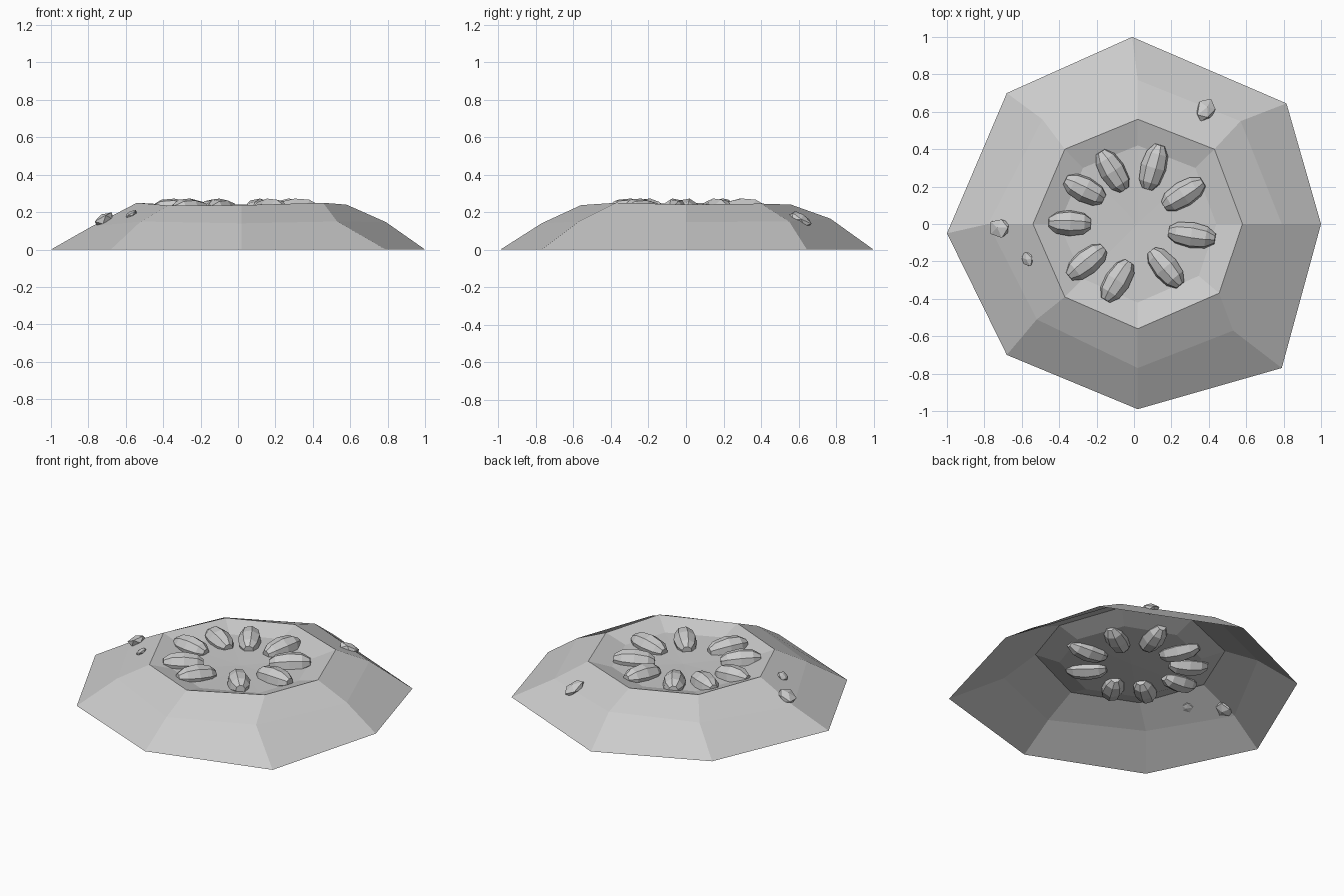
import bpy, bmesh, math, random
from mathutils import Vector, Matrix

if "Cube" in bpy.data.objects:
    bpy.data.objects.remove(bpy.data.objects["Cube"])

random.seed(4)


def add_object(name, bm):
    bmesh.ops.recalc_face_normals(bm, faces=bm.faces)
    mesh = bpy.data.meshes.new(name)
    bm.to_mesh(mesh)
    bm.free()
    obj = bpy.data.objects.new(name, mesh)
    bpy.context.collection.objects.link(obj)
    return obj


def bridge(bm, lower, upper):
    n = len(lower)
    for i in range(n):
        j = (i + 1) % n
        bm.faces.new((lower[i], lower[j], upper[j], upper[i]))


# Nest mound: open-bottomed irregular octagonal shell with a shallow bowl
base = [(1, 0), (.815, .645), (-.01, 1), (-.68, .7),
        (-1, -.05), (-.68, -.7), (.02, -.99), (.79, -.77)]
middle = [(.79, 0, .147), (.57, .55, .15), (.02, .77, .165), (-.49, .56, .15),
          (-.78, 0, .125), (-.52, -.51, .15), (.02, -.77, .14), (.53, -.57, .15)]
rim = [(.58, 0, .24), (.43, .40, .245), (.02, .56, .24), (-.37, .40, .24),
       (-.54, 0, .25), (-.37, -.39, .235), (.02, -.56, .237), (.455, -.37, .25)]

bm = bmesh.new()
rings = [[bm.verts.new((x, y, 0)) for x, y in base],
         [bm.verts.new(p) for p in middle],
         [bm.verts.new(p) for p in rim],
         [bm.verts.new((.02 + (x - .02) * .75, y * .75, .197)) for x, y, z in rim]]
for a, b in zip(rings, rings[1:]):
    bridge(bm, a, b)
centre = bm.verts.new((.02, 0, .185))
for i in range(8):
    bm.faces.new((rings[3][i], rings[3][(i + 1) % 8], centre))
add_object("nest_mound", bm)


# Eggs: eight-sided faceted barrels lying outward in a ring
def egg(name, x, y, angle, length):
    bm = bmesh.new()
    loops = []
    for t, r in [(-1, .42), (-.68, .82), (0, 1), (.62, .84), (1, .4)]:
        loops.append([bm.verts.new((t * length / 2,
                                    .071 * r * math.cos(k * math.pi / 4 + .2),
                                    .071 * r * math.sin(k * math.pi / 4 + .2)))
                      for k in range(8)])
    for a, b in zip(loops, loops[1:]):
        bridge(bm, a, b)
    bm.faces.new(loops[0])
    bm.faces.new(loops[-1])
    place = (Matrix.Translation((x, y, .203))
             @ Matrix.Rotation(math.radians(angle), 4, 'Z')
             @ Matrix.Rotation(math.radians(-4), 4, 'Y'))
    bmesh.ops.transform(bm, matrix=place, verts=bm.verts)
    add_object(name, bm)


eggs = [(-.345, .005, 178, .225), (-.265, .185, 153, .23), (-.115, .285, 122, .24),
        (.105, .305, 74, .245), (.265, .16, 32, .245), (.31, -.06, -9, .25),
        (.17, -.235, -50, .24), (-.09, -.305, 238, .24), (-.255, -.205, 219, .24)]
for i, e in enumerate(eggs):
    egg(f"egg_{i + 1}", *e)


# Stones: irregular chunks embedded in the outer slope
def stone(name, loc, size, euler):
    bm = bmesh.new()
    bmesh.ops.create_icosphere(bm, subdivisions=1, radius=1)
    for v in bm.verts:
        v.co *= random.uniform(.8, 1.1)
    rot = Matrix.Rotation(euler[1], 4, 'Z') @ Matrix.Rotation(euler[0], 4, 'Y')
    bmesh.ops.transform(bm, matrix=Matrix.Translation(loc) @ rot
                        @ Matrix.Diagonal(Vector((*size, 1))), verts=bm.verts)
    add_object(name, bm)


stone("stone_left", (-.715, -.02, .158), (.065, .06, .038), (-.5, 0))
stone("stone_left_small", (-.57, -.19, .19), (.036, .045, .016), (-.45, .3))
stone("stone_back", (.385, .61, .16), (.078, .055, .035), (.55, 1.15))
